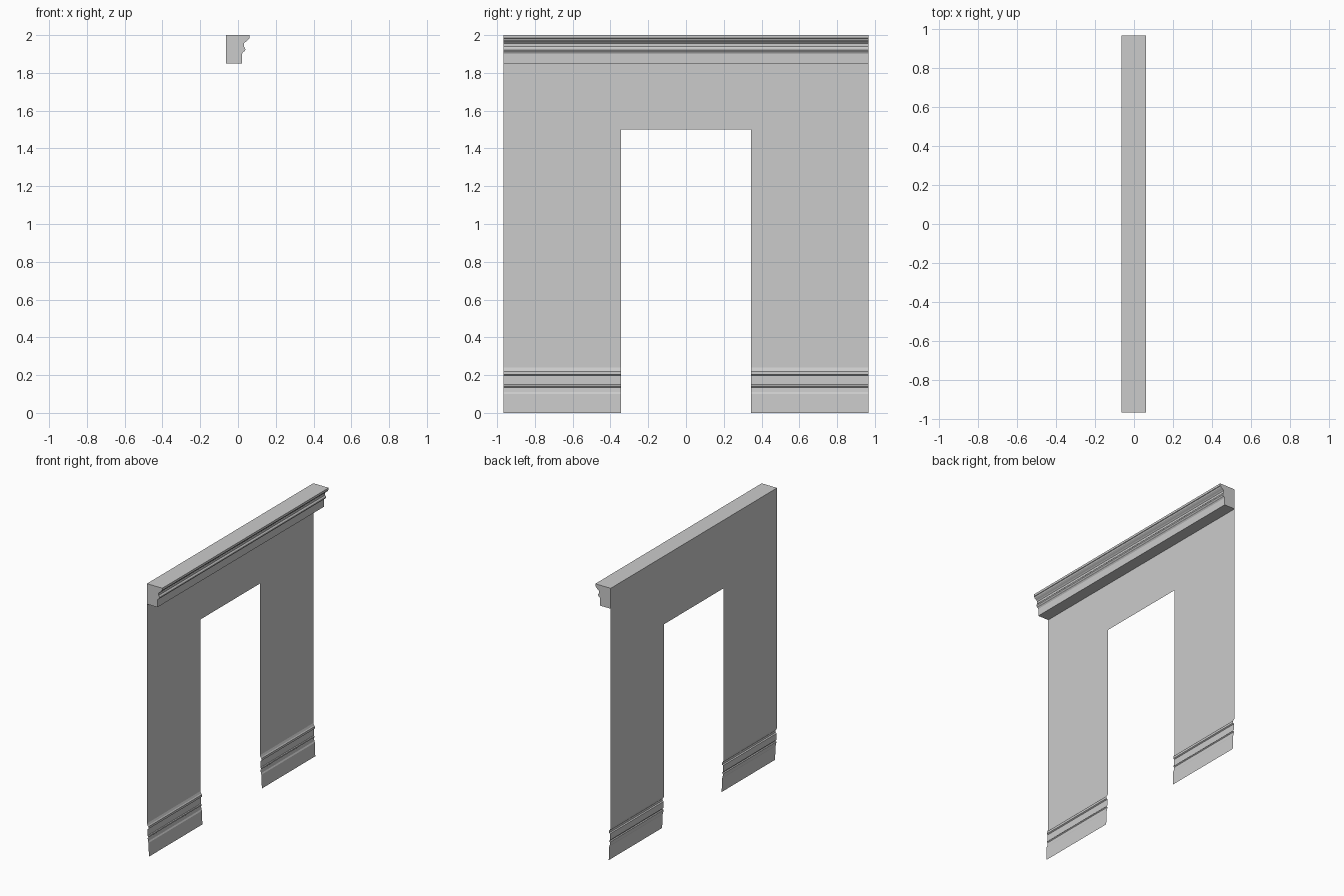
import bpy
import bmesh

HALF = 0.965      # half the length of the wall
DOOR = 0.345      # half the width of the doorway
DOOR_TOP = 1.5
BACK = -0.064     # plane of the wall sheet

cube = bpy.data.objects.get("Cube")
if cube:
    bpy.data.objects.remove(cube)

plaster = bpy.data.materials.new("light grey plaster")
plaster.use_nodes = True
grey = (0.6, 0.6, 0.6, 1)
plaster.diffuse_color = grey
plaster.node_tree.nodes["Principled BSDF"].inputs["Base Color"].default_value = grey


def extrude_profile(name, profile, y0, y1, closed=False):
    """Sweep an (x, z) profile along y, with end caps if closed."""
    bm = bmesh.new()
    rows = [[bm.verts.new((x, y, z)) for x, z in profile] for y in (y0, y1)]
    count = len(profile)
    for i in range(count if closed else count - 1):
        j = (i + 1) % count
        bm.faces.new((rows[0][i], rows[1][i], rows[1][j], rows[0][j]))
    if closed:
        for row in rows:
            bm.faces.new(row)
        bmesh.ops.recalc_face_normals(bm, faces=bm.faces)
    mesh = bpy.data.meshes.new(name)
    bm.to_mesh(mesh)
    bm.free()
    mesh.materials.append(plaster)
    obj = bpy.data.objects.new(name, mesh)
    bpy.context.collection.objects.link(obj)
    return obj


# Skirting profile, as depth in front of the wall and height
skirting = [(0.016, 0), (0.013, 0.1), (0.008, 0.11), (0.006, 0.135),
            (0.012, 0.14), (0.010, 0.147), (0.004, 0.15), (0.004, 0.197),
            (0.012, 0.202), (0.012, 0.218), (0.006, 0.225), (0, 0.24)]
skirting = [(BACK + d, z) for d, z in skirting]

# Thin wall: a pier with skirting on each side, and a panel over the doorway
for side, y0, y1 in (("right", -HALF, -DOOR), ("left", DOOR, HALF)):
    extrude_profile(side + "_skirting", skirting, y0, y1)
    extrude_profile(side + "_pier", [(BACK, 0.24), (BACK, DOOR_TOP)], y0, y1)
extrude_profile("upper_wall", [(BACK, DOOR_TOP), (BACK, 2)], -HALF, HALF)

# Solid moulded cornice along the top
cornice = [(BACK, 1.85), (0.022, 1.85), (0.022, 1.903), (0.027, 1.911),
           (0.034, 1.914), (0.039, 1.922), (0.038, 1.931), (0.031, 1.939),
           (0.031, 1.955), (0.037, 1.962), (0.046, 1.968), (0.054, 1.975),
           (0.057, 1.982), (0.061, 1.984), (0.061, 2), (BACK, 2)]
extrude_profile("cornice", cornice, -HALF, HALF, closed=True)
